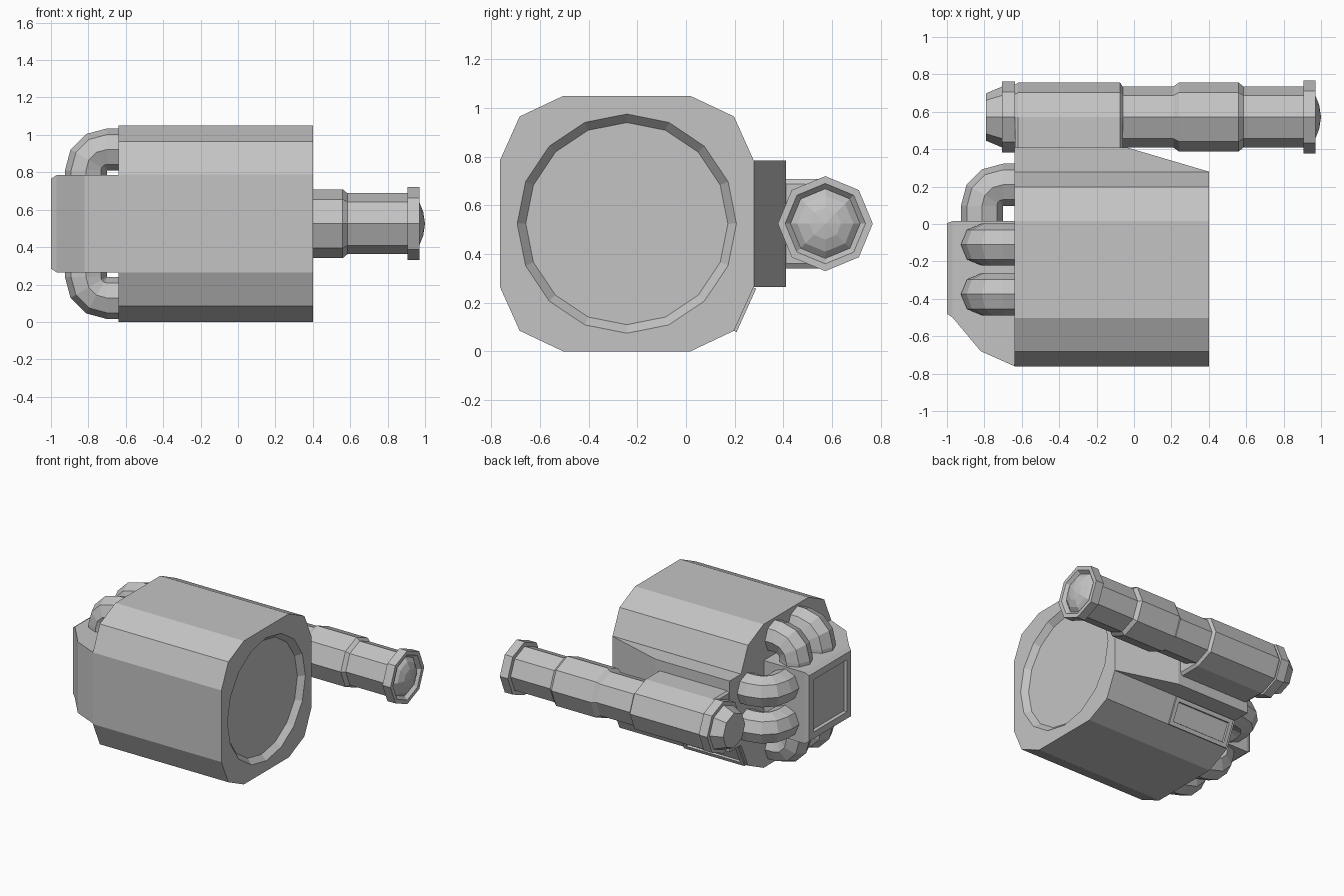
import bpy, bmesh
from math import sin, cos, pi
from mathutils import Vector

cube = bpy.data.objects.get("Cube")
if cube:
    bpy.data.objects.remove(cube, do_unlink=True)

grey = bpy.data.materials.new("plain grey")
grey.use_nodes = True
grey.diffuse_color = (0.55, 0.55, 0.55, 1)
grey.node_tree.nodes["Principled BSDF"].inputs["Base Color"].default_value = (0.55, 0.55, 0.55, 1)

MID_Y, MID_Z = -0.243, 0.525   # centre line of the housing
SCOPE_Y = 0.572                # centre line of the scope
BACK = -0.64                   # rear end of the housing


def loft(name, rings, recess=None):
    """Skin a list of equal rings; recess=(direction, border, depth) sinks a panel."""
    bm = bmesh.new()
    rows = [[bm.verts.new(p) for p in ring] for ring in rings]
    n = len(rows[0])
    for a, b in zip(rows, rows[1:]):
        for i in range(n):
            j = (i + 1) % n
            bm.faces.new((a[i], a[j], b[j], b[i]))
    bm.faces.new(rows[0])
    bm.faces.new(rows[-1])
    bmesh.ops.remove_doubles(bm, verts=bm.verts, dist=1e-5)
    bmesh.ops.recalc_face_normals(bm, faces=bm.faces)
    if recess:
        direction, border, depth = recess
        face = max(bm.faces, key=lambda f: f.normal.dot(direction))
        bmesh.ops.inset_region(bm, faces=[face], thickness=border)
        bmesh.ops.inset_region(bm, faces=[face], thickness=depth * 0.4)
        shift = face.normal * -depth
        bmesh.ops.translate(bm, verts=face.verts, vec=shift)
    mesh = bpy.data.meshes.new(name)
    bm.to_mesh(mesh)
    bm.free()
    mesh.materials.append(grey)
    obj = bpy.data.objects.new(name, mesh)
    bpy.context.collection.objects.link(obj)
    return obj


def rect(x, y0, y1, z0, z1):
    return [(x, y0, z0), (x, y1, z0), (x, y1, z1), (x, y0, z1)]


def lathe(name, profile, sides, y):
    """Turn (x, radius) pairs around a line parallel to x."""
    turn = [2 * pi * k / sides for k in range(sides)]
    return loft(name, [[(x, y + r * cos(a), MID_Z + r * sin(a)) for a in turn]
                       for x, r in profile])


# Housing: a long box with two-step rounded corners
quarter = [(0.52, 0.262), (0.44, 0.44), (0.26, MID_Z)]
outline = quarter + [(-y, z) for y, z in reversed(quarter)]
outline += [(-y, -z) for y, z in quarter] + [(y, -z) for y, z in reversed(quarter)]
housing = loft("housing", [[(x, MID_Y + y, MID_Z + z) for y, z in outline]
                           for x in (BACK, 0.40)])

# Shallow round recess in the open end
cutter = lathe("recess_cutter", [(0.36, 0.415), (0.40, 0.45), (0.44, 0.485)], 16, MID_Y)
cutter.hide_render = True
cut = housing.modifiers.new("recess", 'BOOLEAN')
cut.object = cutter
cut.solver = 'EXACT'
bpy.context.view_layer.objects.active = housing
bpy.ops.object.modifier_apply(modifier=cut.name)
bpy.data.objects.remove(cutter, do_unlink=True)

# Rear block with a sunken end panel
loft("rear_block", [rect(BACK, -0.76, 0.015, 0.265, 0.785),
                    rect(-0.82, -0.68, 0.015, 0.265, 0.785),
                    rect(-0.97, -0.50, 0.015, 0.265, 0.785),
                    rect(-1.0, -0.48, 0.005, 0.285, 0.765)],
     recess=(Vector((-1, 0, 0)), 0.07, 0.02))

# Sloping bracket that carries the scope
plan = [(BACK, 0.26), (BACK, 0.41), (-0.04, 0.41), (0.40, 0.28), (0.40, 0.26)]
loft("scope_bracket", [[(x, y, z) for x, y in plan] for z in (0.265, 0.785)])

# Scope tube with stepped grips, end flange and domed lens
lathe("scope", [(-0.79, 0.127), (-0.705, 0.163), (-0.705, 0.19), (-0.637, 0.19),
                (-0.637, 0.172), (-0.62, 0.184), (-0.075, 0.184), (-0.06, 0.163),
                (0.21, 0.163), (0.24, 0.184), (0.56, 0.184), (0.585, 0.163),
                (0.905, 0.163), (0.905, 0.195), (0.97, 0.195), (0.97, 0.165),
                (0.945, 0.143), (0.97, 0.115), (0.99, 0.065), (1.0, 0)], 8, SCOPE_Y)
loft("scope_foot", [rect(x, 0.40, SCOPE_Y, MID_Z - h, MID_Z + h)
                    for x, h in ((-0.637, 0.172), (-0.62, 0.184),
                                 (-0.075, 0.184), (-0.06, 0.163))])

# Framed plate on the lower rear corner of the housing
edge_low, edge_high = Vector((0, 0.197, 0.085)), Vector((0, 0.277, 0.263))
outward = Vector((0, 0.914, -0.406))


def plate_ring(offset):
    o = outward * offset
    return [p + o + Vector((x, 0, 0)) for p, x in
            ((edge_low, -0.62), (edge_low, -0.13), (edge_high, -0.13), (edge_high, -0.62))]


loft("corner_plate", [plate_ring(-0.03), plate_ring(0.012)], recess=(outward, 0.04, 0.02))


# Bent pipes from the housing end into the rear block
def pipe(name, side, out, reach, stop, shift):
    """side: lateral direction, out: bend direction, reach/stop: heights along out."""
    centre = Vector((0, MID_Y, MID_Z)) + side * shift
    bend, radius = 0.113, 0.1125
    path = [(BACK + 0.02, reach, 0)]
    for k in range(4):
        a = k * pi / 6
        path.append((-0.70 - bend * sin(a), reach - bend + bend * cos(a), a))
    path.append((-0.70 - bend, stop, pi / 2))
    rings = []
    for x, h, a in path:
        normal = Vector((-sin(a), 0, 0)) + out * cos(a)
        mid = centre + Vector((x, 0, 0)) + out * h
        rings.append([mid + radius * (normal * cos(t) + side * sin(t))
                      for t in (k * pi / 4 for k in range(8))])
    loft(name, rings)


Y, Z = Vector((0, 1, 0)), Vector((0, 0, 1))
for label, s in (("a", -0.1325), ("b", 0.1325)):
    pipe("top_pipe_" + label, Y, Z, 0.397, 0.24, s)
    pipe("bottom_pipe_" + label, Y, -Z, 0.397, 0.24, s)
    pipe("back_pipe_" + label, Z, Y, 0.453, 0.24, s)
